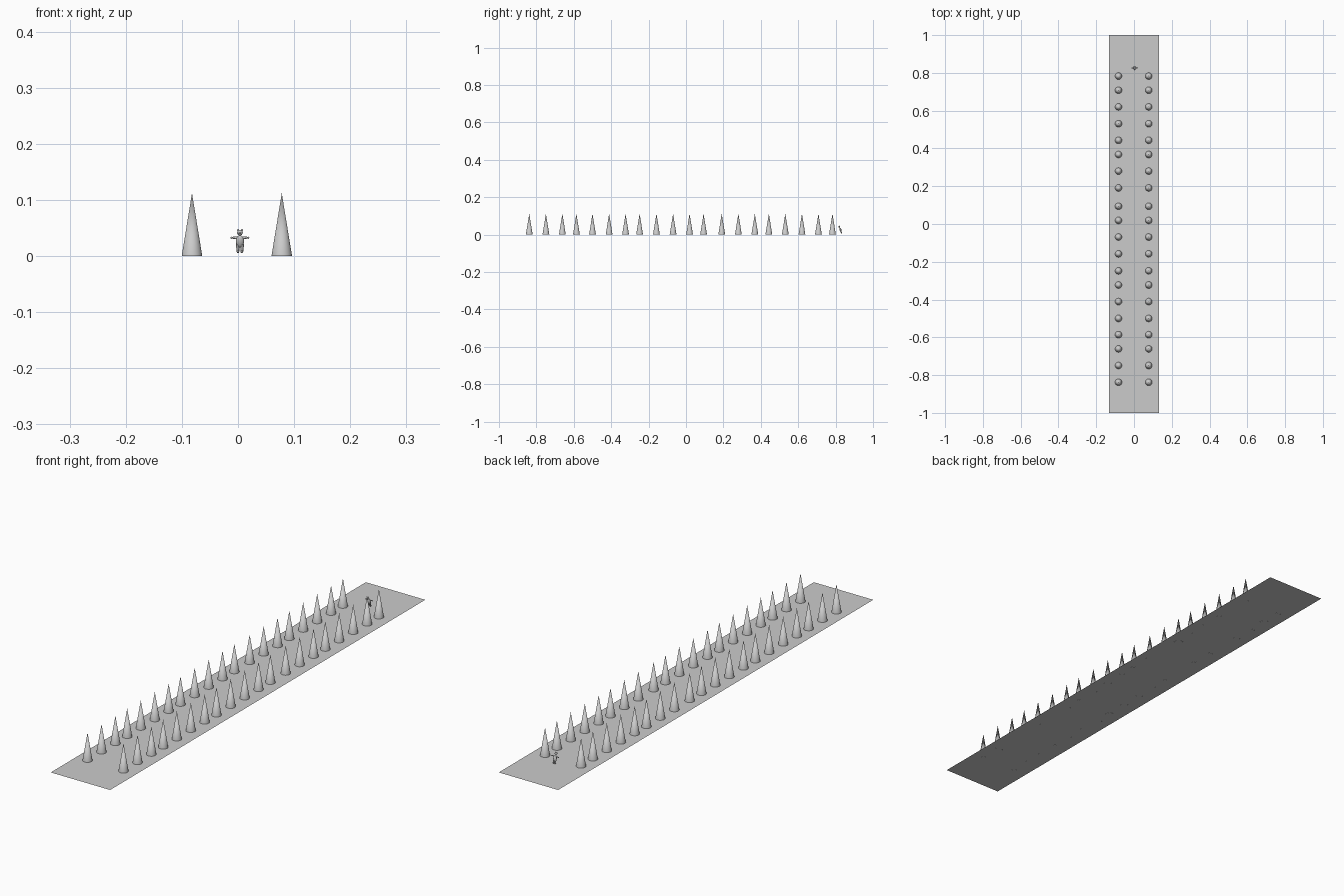
import bpy, math
from mathutils import Vector

if "Cube" in bpy.data.objects:
    bpy.data.objects.remove(bpy.data.objects["Cube"])

def smooth(ob, name):
    ob.name = name
    bpy.ops.object.shade_smooth_by_angle(angle=math.radians(40))
    return ob

def ball(name, loc, size, tilt=0.0):
    bpy.ops.mesh.primitive_uv_sphere_add(segments=16, ring_count=10, radius=1,
                                         location=loc, rotation=(tilt, 0, 0))
    ob = bpy.context.object
    ob.scale = size
    return smooth(ob, name)

def limb(name, a, b, r1, r2):
    a, b = Vector(a), Vector(b)
    d = b - a
    bpy.ops.mesh.primitive_cone_add(vertices=12, radius1=r1, radius2=r2, depth=d.length,
                                    location=(a + b) / 2,
                                    rotation=d.to_track_quat('Z', 'Y').to_euler())
    return smooth(bpy.context.object, name)

# Ground strip
bpy.ops.mesh.primitive_plane_add(size=2, location=(0, 0, 0.0003))
path = bpy.context.object
path.name = "ground_strip"
path.scale = (0.132, 1, 1)

# Two rows of cone trees, in five groups of four
for start in (-0.838, -0.5, -0.158, 0.191, 0.531):
    for step in (0, 0.089, 0.177, 0.252):
        for side, x in (("left", -0.082), ("right", 0.078)):
            bpy.ops.mesh.primitive_cone_add(vertices=32, radius1=0.0183, radius2=0,
                                            depth=0.112, location=(x, start + step, 0.056))
            smooth(bpy.context.object, "cone_tree_" + side)

# Small bear-like runner, leaning forward
cx = 0.0035
lean = math.radians(17)
ball("torso", (cx, 0.826, 0.026), (0.0073, 0.0050, 0.0115), lean)
ball("head", (cx, 0.820, 0.0415), (0.0050, 0.0045, 0.0050), lean)
ball("muzzle", (cx, 0.8162, 0.0405), (0.0022, 0.0025, 0.0018))
for s in (-1, 1):
    ball("ear", (cx + s * 0.0036, 0.8195, 0.0465), (0.0016, 0.001, 0.0018))
    limb("arm", (cx + s * 0.004, 0.825, 0.0325), (cx + s * 0.0145, 0.826, 0.0325), 0.0024, 0.0016)
    ball("paw", (cx + s * 0.0147, 0.826, 0.0325), (0.0021, 0.0024, 0.0019))
    limb("leg", (cx + s * 0.004, 0.827, 0.021), (cx + s * 0.0035, 0.832, 0.008), 0.0034, 0.0022)
    ball("foot", (cx + s * 0.0035, 0.831, 0.0075), (0.0024, 0.0036, 0.0022))
